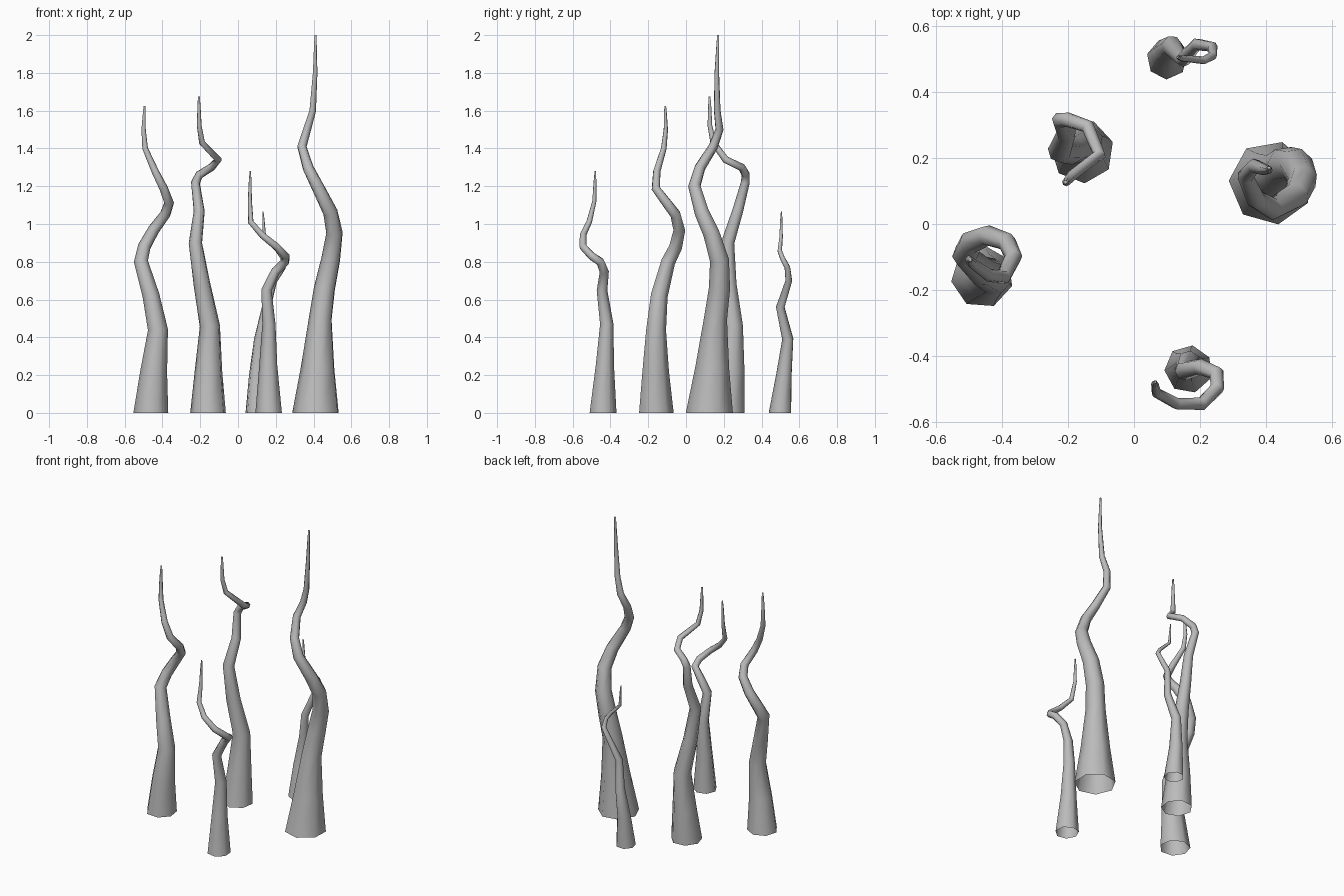
import bpy
import bmesh
import math
from mathutils import Vector, Quaternion

SIDES = 7
UP = Vector((0, 0, 1))

default_cube = bpy.data.objects.get("Cube")
if default_cube:
    bpy.data.objects.remove(default_cube, do_unlink=True)

# One plain grey for every tentacle
grey = bpy.data.materials.new("plain grey")
grey.use_nodes = True
colour = (0.5, 0.5, 0.5, 1)
grey.diffuse_color = colour
grey.node_tree.nodes["Principled BSDF"].inputs["Base Color"].default_value = colour

# Tapers: fraction of height, fraction of base radius
SLIM = [(0, 1), (0.14, 0.76), (0.28, 0.56), (0.5, 0.4), (0.65, 0.3), (0.85, 0.17),
        (0.96, 0.1), (1, 0.05)]
FLARED = [(0, 1), (0.12, 0.72), (0.25, 0.49), (0.375, 0.43), (0.5, 0.33), (0.65, 0.23),
          (0.8, 0.14), (0.95, 0.075), (1, 0.04)]


def radius_at(profile, t):
    for (t0, r0), (t1, r1) in zip(profile, profile[1:]):
        if t <= t1:
            return r0 + (r1 - r0) * (t - t0) / (t1 - t0)
    return profile[-1][1]


def tentacle(name, base_radius, path, profile=SLIM, turn=0.0):
    """Sweep a tapering ring along the path; open at the foot, closed at the tip."""
    points = [Vector(p) for p in path]
    points.insert(-1, points[-2].lerp(points[-1], 0.7))
    height = points[-1].z
    bm = bmesh.new()
    frame = Quaternion()
    axis = UP.copy()
    previous = None
    for i, point in enumerate(points):
        if i:
            # Ring lies halfway between the two neighbouring segments
            before = (point - points[i - 1]).normalized()
            after = (points[i + 1] - point).normalized() if point != points[-1] else before
            tangent = (before + after).normalized()
            frame = axis.rotation_difference(tangent) @ frame
            axis = tangent
        radius = base_radius * radius_at(profile, point.z / height)
        ring = []
        for k in range(SIDES):
            a = turn + math.tau * k / SIDES
            spoke = Vector((math.cos(a), math.sin(a), 0)) * radius
            ring.append(bm.verts.new(point + frame @ spoke))
        if previous:
            for k in range(SIDES):
                n = (k + 1) % SIDES
                bm.faces.new((previous[k], previous[n], ring[n], ring[k]))
        previous = ring
    bm.faces.new(previous)
    for face in bm.faces:
        face.smooth = True
    mesh = bpy.data.meshes.new(name)
    bm.to_mesh(mesh)
    bm.free()
    mesh.materials.append(grey)
    obj = bpy.data.objects.new(name, mesh)
    bpy.context.collection.objects.link(obj)


# Right-hand tentacle
tentacle("right_tentacle", 0.095, [
    (-.46, -.16, 0), (-.445, -.163, .22), (-.423, -.16, .44), (-.46, -.143, .62),
    (-.513, -.095, .8), (-.495, -.055, .88), (-.445, -.035, .97), (-.385, -.055, 1.05),
    (-.365, -.1, 1.11), (-.395, -.16, 1.19), (-.44, -.155, 1.28), (-.492, -.118, 1.4),
    (-.5, -.107, 1.5), (-.495, -.11, 1.625)], turn=0.6)

# Tentacle behind the centre
tentacle("centre_tentacle", 0.097, [
    (-.157, .22, 0), (-.155, .24, .22), (-.148, .25, .46), (-.19, .225, .68),
    (-.225, .222, .9), (-.205, .275, 1.07), (-.225, .315, 1.22), (-.205, .317, 1.26),
    (-.14, .295, 1.3), (-.105, .21, 1.34), (-.19, .145, 1.43), (-.205, .127, 1.52),
    (-.207, .125, 1.675)], turn=0.3)

# Small front tentacle
tentacle("front_tentacle", 0.073, [
    (.165, -.44, 0), (.162, -.43, .25), (.165, -.42, .47), (.152, -.445, .65),
    (.2, -.433, .75), (.25, -.453, .8), (.252, -.498, .83), (.205, -.545, .88),
    (.13, -.545, .94), (.068, -.512, 1.01), (.063, -.485, 1.12), (.065, -.48, 1.28)],
    turn=0.5)

# Small back tentacle
tentacle("back_tentacle", 0.062, [
    (.1, .5, 0), (.1, .52, .2), (.115, .54, .39), (.15, .5, .56),
    (.19, .545, .7), (.238, .537, .77), (.238, .51, .82), (.21, .496, .86),
    (.14, .503, .93), (.132, .505, 1.065)], turn=0.2)

# Tall left-hand tentacle
tentacle("left_tentacle", 0.128, [
    (.415, .125, 0), (.425, .14, .24), (.438, .157, .5), (.46, .178, .66),
    (.492, .178, .81), (.512, .135, .95), (.49, .085, 1.06), (.42, .045, 1.2),
    (.37, .075, 1.3), (.338, .145, 1.41), (.365, .177, 1.5), (.395, .165, 1.6),
    (.408, .163, 1.8), (.41, .17, 2)], FLARED, turn=0.4)
